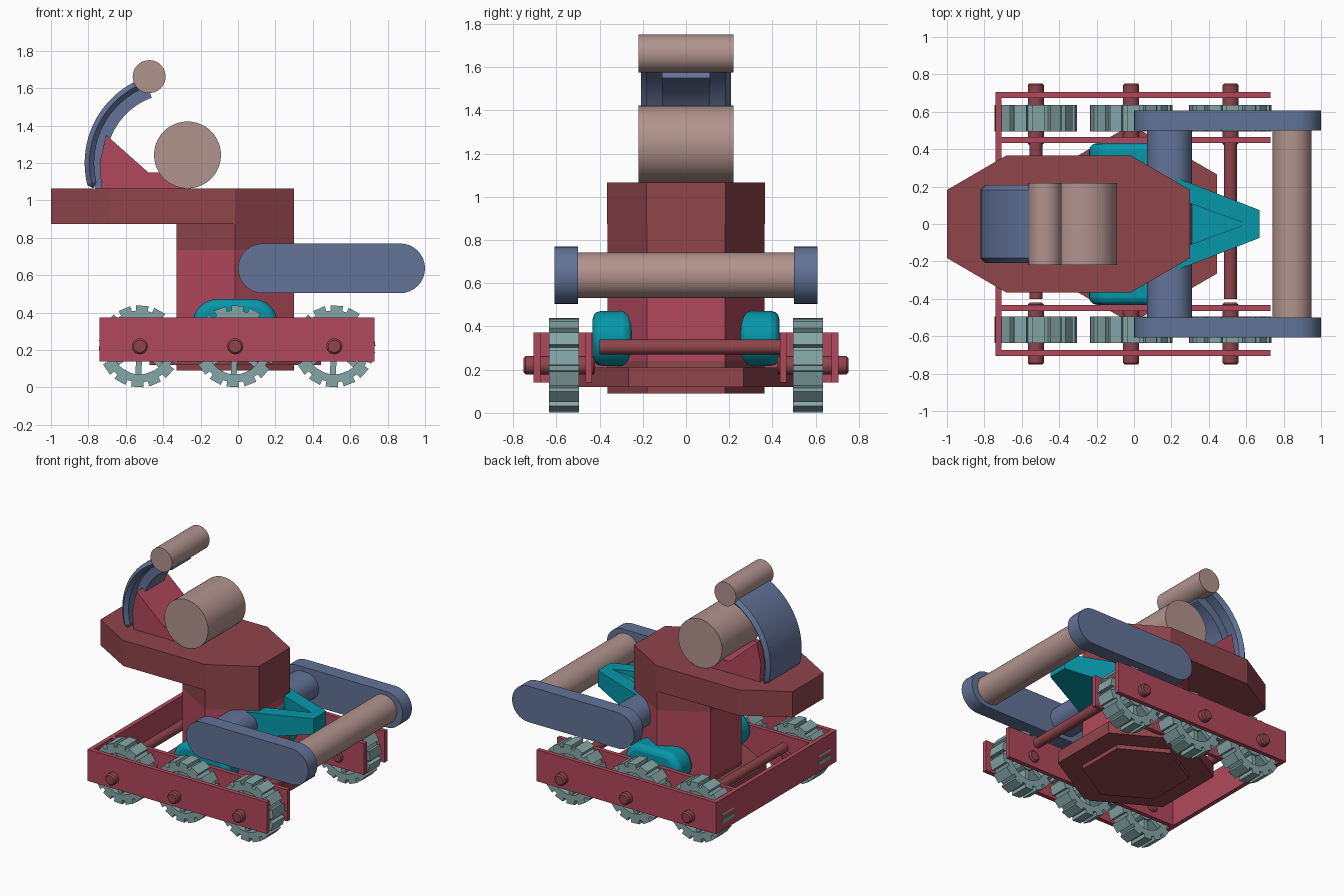
import bpy, bmesh
from math import sin, cos, pi, radians

if "Cube" in bpy.data.objects:
    bpy.data.objects.remove(bpy.data.objects["Cube"])


def mat(name, r, g, b):
    m = bpy.data.materials.new(name)
    m.diffuse_color = ((r / 255) ** 2.2, (g / 255) ** 2.2, (b / 255) ** 2.2, 1)
    m.use_nodes = True
    m.node_tree.nodes["Principled BSDF"].inputs["Base Color"].default_value = m.diffuse_color
    return m


RED = mat("red", 176, 74, 92)
DARK = mat("dark_red", 142, 70, 76)
BLUE = mat("slate_blue", 98, 114, 150)
TAN = mat("tan", 176, 146, 140)
TEAL = mat("teal", 14, 150, 168)
GREY = mat("grey_green", 132, 164, 164)


def finish(name, bm, m, smooth=True):
    bmesh.ops.recalc_face_normals(bm, faces=bm.faces)
    me = bpy.data.meshes.new(name)
    bm.to_mesh(me)
    bm.free()
    ob = bpy.data.objects.new(name, me)
    bpy.context.collection.objects.link(ob)
    me.materials.append(m)
    if smooth:
        bpy.ops.object.select_all(action='DESELECT')
        ob.select_set(True)
        bpy.context.view_layer.objects.active = ob
        bpy.ops.object.shade_smooth_by_angle(angle=radians(25))
    return ob


def prism(name, pts, a, b, m, axis='y'):
    """Extrude an outline: (x, z) along y, or (x, y) along z."""
    bm = bmesh.new()
    place = (lambda p, t: (p[0], t, p[1])) if axis == 'y' else (lambda p, t: (p[0], p[1], t))
    lo = [bm.verts.new(place(p, a)) for p in pts]
    hi = [bm.verts.new(place(p, b)) for p in pts]
    bm.faces.new(lo)
    bm.faces.new(hi)
    for i in range(len(pts)):
        j = (i + 1) % len(pts)
        bm.faces.new((lo[i], lo[j], hi[j], hi[i]))
    return finish(name, bm, m)


def arc(cx, cz, r, a0, a1, n):
    return [(cx + r * cos(radians(a0 + (a1 - a0) * i / n)),
             cz + r * sin(radians(a0 + (a1 - a0) * i / n))) for i in range(n + 1)]


def circle(cx, cz, r, n=40):
    return arc(cx, cz, r, 0, 360, n)[:-1]


def stadium(x0, x1, cz, r):
    return arc(x1 - r, cz, r, -90, 90, 16) + arc(x0 + r, cz, r, 90, 270, 16)


def rect(x0, x1, z0, z1):
    return [(x0, z0), (x1, z0), (x1, z1), (x0, z1)]


def hexagon(r, cx=-0.015):
    return arc(cx, 0, r, 30, 330, 5)


def bevel(ob, width, seg=3):
    md = ob.modifiers.new("bevel", 'BEVEL')
    md.width, md.segments, md.limit_method, md.angle_limit = width, seg, 'ANGLE', radians(50)


WHEELS = (-0.525, -0.015, 0.515)
AZ = 0.22

# Chassis rails, rear plate and cross bars
for s in (1, -1):
    for label, y in (("outer", 0.69), ("inner", 0.45)):
        prism(label + "_rail", rect(-0.74, 0.73, 0.14, 0.373), s * (y - 0.016), s * (y + 0.016), RED)
prism("rear_plate", rect(-0.74, -0.708, 0.14, 0.373), -0.7, 0.7, RED)
for x in (WHEELS[0], WHEELS[2]):
    prism("cross_bar", circle(x, 0.305, 0.035, 24), -0.40, 0.44, DARK)


# Toothed wheels with spokes
def wheel(x, y0, y1, teeth=14, spokes=7):
    bm = bmesh.new()
    n = teeth * 4
    rings = []
    for i in range(n):
        t, k = i // 4, i % 4
        a = 2 * pi / teeth * (t + (0, 0.02, 0.70, 0.72)[k])
        ro = 0.22 if k in (1, 2) else 0.192
        rings.append([bm.verts.new((x + r * cos(a), y, AZ + r * sin(a)))
                      for r, y in ((0.15, y0), (ro, y0), (ro, y1), (0.15, y1))])
    for i in range(n):
        p, q = rings[i], rings[(i + 1) % n]
        for k in range(4):
            bm.faces.new((p[k], q[k], q[(k + 1) % 4], p[(k + 1) % 4]))
    for i in range(spokes):
        a = 2 * pi * i / spokes + 0.17
        c, d, w = cos(a), sin(a), 0.016
        lo, hi = [[bm.verts.new((x + r * c - v * d, y, AZ + r * d + v * c))
                   for r, v in ((0.05, -w), (0.16, -w), (0.16, w), (0.05, w))]
                  for y in (y0 + (y1 - y0) * 0.1, y1 - (y1 - y0) * 0.1)]
        bm.faces.new(lo)
        bm.faces.new(hi)
        for k in range(4):
            j = (k + 1) % 4
            bm.faces.new((lo[k], lo[j], hi[j], hi[k]))
    finish("wheel", bm, GREY, smooth=False)


for s in (1, -1):
    for x in WHEELS:
        wheel(x, s * 0.495, s * 0.635)
        prism("wheel_hub", circle(x, AZ, 0.07, 24), s * 0.5, s * 0.63, GREY)
        axle = prism("axle", circle(x, AZ, 0.043, 24), s * 0.42, s * 0.752, DARK)
        bevel(axle, 0.01, 1)

# Hexagonal base flange, column and long hexagonal head
prism("base_flange", hexagon(0.53), 0.12, 0.21, DARK, 'z')
prism("base_bottom", hexagon(0.363), 0.09, 0.24, DARK, 'z')
prism("column", hexagon(0.3625), 0.23, 0.735, RED, 'z')
prism("neck", hexagon(0.363), 0.735, 0.875, DARK, 'z')
head = [(0.30, 0.182), (-0.015, 0.365), (-0.685, 0.365), (-1.0, 0.182)]
prism("head", head + [(x, -y) for x, y in reversed(head)], 0.875, 1.065, DARK, 'z')

# Teal side housings
for s in (1, -1):
    bevel(prism("side_housing", stadium(-0.24, 0.21, 0.345, 0.127), s * 0.25, s * 0.432, TEAL), 0.04)

# Front arms, shoulder bar and roller
for s in (1, -1):
    prism("front_arm", stadium(0.0, 1.0, 0.637, 0.133), s * 0.5, s * 0.608, BLUE)
prism("shoulder_bar", stadium(0.07, 0.31, 0.637, 0.1), -0.51, 0.51, BLUE)
prism("front_roller", circle(0.845, 0.637, 0.105), -0.51, 0.51, TAN)

# Wedge-shaped front beak with a sloping triangular recess
bm = bmesh.new()
V = lambda x, y, z: bm.verts.new((x, y, z))
tl, tr = V(0.22, 0.25, 0.735), V(0.22, -0.25, 0.735)
fl, fr = V(0.67, 0.075, 0.735), V(0.67, -0.075, 0.735)
bl, br = V(0.22, 0.25, 0.54), V(0.22, -0.25, 0.54)
gl, gr = V(0.67, 0.075, 0.62), V(0.67, -0.075, 0.62)
il, ir, tip = V(0.22, 0.14, 0.735), V(0.22, -0.14, 0.735), V(0.60, 0, 0.735)
dl, dr = V(0.22, 0.14, 0.60), V(0.22, -0.14, 0.60)
for f in ((tl, il, tip, fl), (tr, fr, tip, ir), (fl, tip, fr), (il, dl, tip), (ir, tip, dr),
          (dl, dr, tip), (tl, fl, gl, bl), (tr, br, gr, fr), (fl, fr, gr, gl), (bl, gl, gr, br),
          (tl, bl, br, tr, ir, dr, dl, il)):
    bm.faces.new(f)
finish("front_beak", bm, TEAL, smooth=False)

# Head rollers
prism("large_roller", circle(-0.27, 1.243, 0.179, 48), -0.22, 0.22, TAN)
prism("small_roller", circle(-0.475, 1.662, 0.088), -0.22, 0.22, TAN)

# Curved rear shield, its inner rib and the red gusset
CX, CZ = -0.334, 1.2
shield = prism("curved_shield", arc(CX, CZ, 0.486, 197, 113, 20) + arc(CX, CZ, 0.435, 113, 197, 20),
               -0.208, 0.208, BLUE)
bevel(shield, 0.025, 1)
prism("shield_rib", arc(CX, CZ, 0.45, 200, 110, 20) + arc(CX, CZ, 0.372, 110, 200, 20), -0.11, 0.11, BLUE)
prism("gusset", [(-0.73, 1.06), (-0.74, 1.2), (-0.705, 1.35), (-0.48, 1.15), (-0.48, 1.06)], -0.18, 0.18, RED)
prism("roller_bed", rect(-0.70, -0.25, 1.06, 1.15), -0.18, 0.18, RED)
